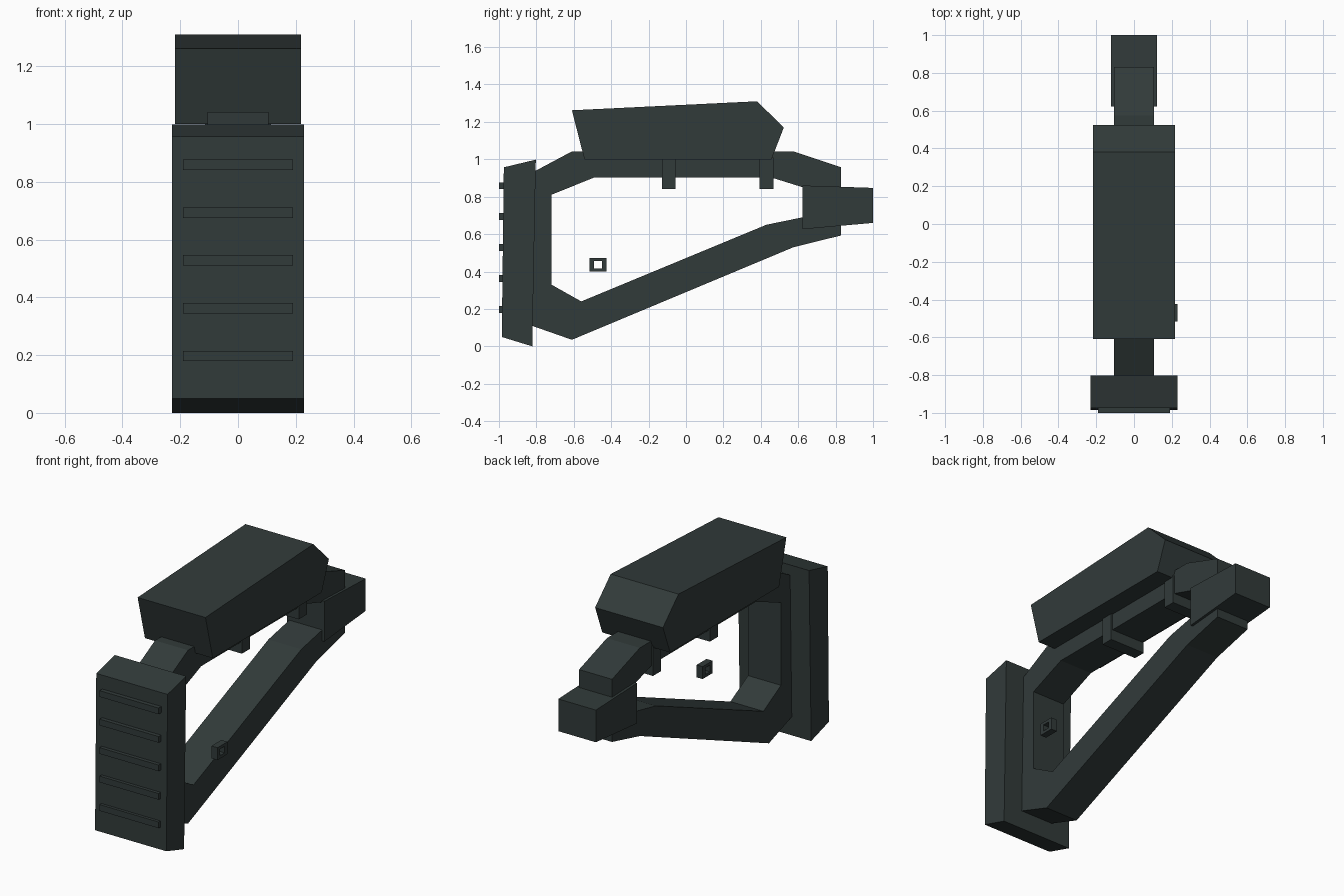
import bpy, bmesh

if "Cube" in bpy.data.objects:
    bpy.data.objects.remove(bpy.data.objects["Cube"])

mat = bpy.data.materials.new("dark_grey_green")
mat.diffuse_color = (0.031, 0.043, 0.042, 1)
mat.use_nodes = True
mat.node_tree.nodes["Principled BSDF"].inputs["Base Color"].default_value = mat.diffuse_color


def finish(bm, name):
    bmesh.ops.recalc_face_normals(bm, faces=bm.faces)
    me = bpy.data.meshes.new(name)
    bm.to_mesh(me)
    bm.free()
    me.materials.append(mat)
    ob = bpy.data.objects.new(name, me)
    bpy.context.collection.objects.link(ob)
    return ob


def prism(name, profile, x0, x1):
    """Solid side profile of (y, z) points, extruded across x."""
    bm = bmesh.new()
    a, b = [[bm.verts.new((x, y, z)) for y, z in profile] for x in (x0, x1)]
    n = len(profile)
    bm.faces.new(a)
    bm.faces.new(b)
    for i in range(n):
        j = (i + 1) % n
        bm.faces.new((a[i], a[j], b[j], b[i]))
    return finish(bm, name)


def ring(name, outer, inner, x0, x1):
    """Open loop between two matching (y, z) outlines, extruded across x."""
    bm = bmesh.new()
    loops = [[bm.verts.new((x, y, z)) for y, z in p]
             for x, p in ((x0, outer), (x1, outer), (x1, inner), (x0, inner))]
    n = len(outer)
    for k in range(4):
        p, q = loops[k], loops[(k + 1) % 4]
        for i in range(n):
            j = (i + 1) % n
            bm.faces.new((p[i], p[j], q[j], q[i]))
    return finish(bm, name)


def rect(y0, y1, z0, z1):
    return [(y0, z0), (y1, z0), (y1, z1), (y0, z1)]


# Open skeleton frame
ring("stock_frame",
     [(-0.82, 0.93), (-0.61, 1.042), (0.575, 1.042), (0.83, 0.957),
      (0.83, 0.593), (0.575, 0.53), (-0.61, 0.035), (-0.83, 0.112)],
     [(-0.72, 0.81), (-0.49, 0.903), (0.455, 0.903), (0.625, 0.85),
      (0.625, 0.69), (0.43, 0.65), (-0.56, 0.24), (-0.72, 0.33)],
     -0.106, 0.106)

# Rear connector block
prism("connector", [(0.622, 0.86), (1.0, 0.847), (1.0, 0.66), (0.622, 0.626)],
      -0.121, 0.121)

# Butt pad with grip ribs
prism("butt_pad", [(-0.974, 0.957), (-0.803, 0.998), (-0.822, 0.0), (-0.985, 0.05)],
      -0.229, 0.229)
for i in range(5):
    z = 0.197 + 0.1655 * i
    prism(f"grip_rib_{i + 1}", rect(-1.0, -0.96, z - 0.018, z + 0.018), -0.19, 0.19)

# Cheek rest and the straps that hold it
prism("cheek_rest", [(-0.61, 1.262), (0.38, 1.31), (0.523, 1.17), (0.457, 1.0),
                     (-0.543, 1.0)], -0.218, 0.218)
for i, y in enumerate((-0.128, 0.394)):
    prism(f"strap_{i + 1}", rect(y, y + 0.073, 0.84, 1.01), -0.115, 0.115)

# Small sling loop on the right
ring("sling_loop", rect(-0.515, -0.424, 0.4, 0.472), rect(-0.491, -0.449, 0.417, 0.455),
     0.19, 0.229)
